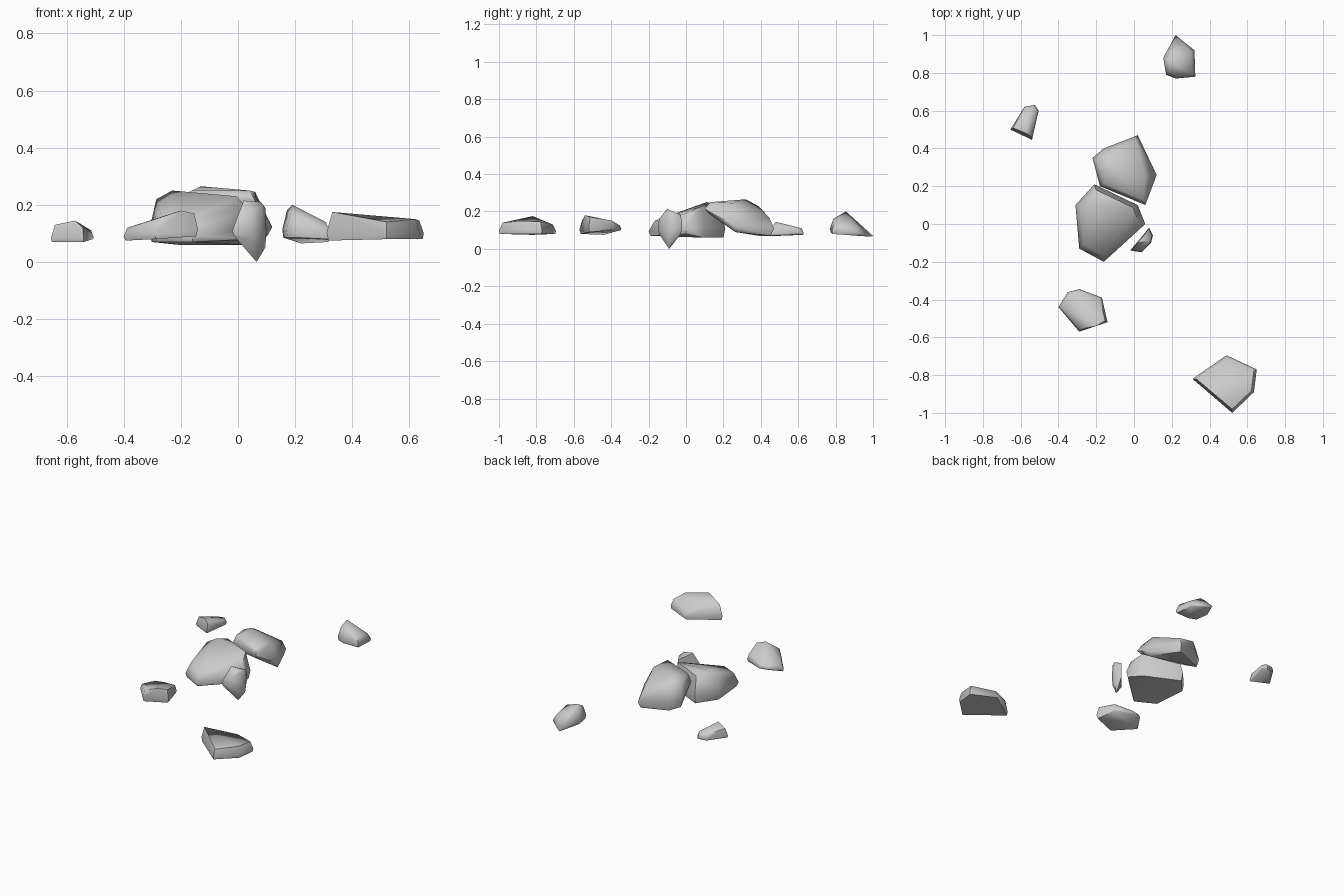
import bpy
import bmesh
from math import radians
from mathutils import Vector

# Remove the default cube
cube = bpy.data.objects.get("Cube")
if cube:
    bpy.data.objects.remove(cube, do_unlink=True)

# Single stone colour
stone = bpy.data.materials.new("stone_grey")
stone.use_nodes = True
colour = (0.6, 0.6, 0.6, 1)
stone.diffuse_color = colour
stone.node_tree.nodes["Principled BSDF"].inputs["Base Color"].default_value = colour


def rock(name, outline, under=0.85, over=0.7, waist=0.4, peaks=()):
    """Faceted stone: convex hull around an outline of (x, y, low, high) corners.

    under and over scale the lower and upper rings towards the middle,
    waist is the relative height of the full outline.
    """
    count = len(outline)
    centre_x = sum(corner[0] for corner in outline) / count
    centre_y = sum(corner[1] for corner in outline) / count
    bm = bmesh.new()

    def add_corner(x, y, z, scale):
        bm.verts.new(Vector((centre_x + (x - centre_x) * scale,
                             centre_y + (y - centre_y) * scale, z)))

    for x, y, low, high in outline:
        add_corner(x, y, low, under)
        add_corner(x, y, low + (high - low) * waist, 1)
        add_corner(x, y, high, over)
    for peak in peaks:
        bm.verts.new(Vector(peak))

    hull = bmesh.ops.convex_hull(bm, input=bm.verts[:])
    loose = [v for v in bm.verts if not v.link_faces]
    bmesh.ops.delete(bm, geom=loose, context="VERTS")
    bmesh.ops.dissolve_limit(bm, angle_limit=radians(4),
                             verts=bm.verts[:], edges=bm.edges[:])
    bmesh.ops.recalc_face_normals(bm, faces=bm.faces[:])

    mesh = bpy.data.meshes.new(name)
    bm.to_mesh(mesh)
    bm.free()
    mesh.materials.append(stone)
    obj = bpy.data.objects.new(name, mesh)
    bpy.context.collection.objects.link(obj)

    # Soft shading that keeps the strongest ridges
    bpy.ops.object.select_all(action="DESELECT")
    obj.select_set(True)
    bpy.context.view_layer.objects.active = obj
    bpy.ops.object.shade_smooth_by_angle(angle=radians(60))
    return obj


# Two large stones leaning together in the middle
rock("large_front_rock", [
    (-.31, .10, .07, .22), (-.21, .21, .06, .23), (.02, .10, .06, .23),
    (.06, 0, .08, .19), (-.16, -.2, .07, .15), (-.29, -.13, .07, .16),
], under=0.95, over=0.85, waist=0.3, peaks=[(-.23, .11, .25)])

rock("large_rear_rock", [
    (-.22, .35, .09, .23), (-.16, .40, .07, .23), (.02, .47, .07, .17),
    (.12, .26, .09, .17), (.06, .10, .19, .25), (-.18, .2, .16, .25),
], under=0.9, over=0.85, waist=0.4, peaks=[(-.13, .32, .265), (.06, .25, .245)])

# Small upright stone leaning on the front one
rock("upright_pebble", [
    (-.02, -.14, .09, .13), (.03, -.09, .06, .20), (.08, -.02, .08, .18),
    (.10, -.06, .05, .19), (.09, -.1, .05, .19), (.04, -.15, .08, .16),
], under=0.9, over=0.9, peaks=[(.065, -.09, 0), (.02, -.1, .215), (.08, -.09, .21)])

# Scattered outer stones
rock("back_rock", [
    (.22, 1, .065, .08), (.32, .92, .07, .12), (.325, .78, .08, .14),
    (.22, .77, .085, .16), (.17, .79, .085, .17), (.155, .88, .085, .18),
], under=0.95, over=0.8, waist=0.3, peaks=[(.19, .855, .2)])

rock("small_right_rock", [
    (-.655, .5, .07, .13), (-.58, .62, .075, .11), (-.525, .63, .075, .11),
    (-.505, .6, .08, .11), (-.54, .445, .07, .12),
], under=0.95, over=0.85, waist=0.2, peaks=[(-.57, .48, .145)])

rock("front_right_rock", [
    (-.4, -.44, .075, .12), (-.35, -.36, .1, .125), (-.29, -.345, .1, .125),
    (-.17, -.39, .1, .15), (-.14, -.52, .09, .17), (-.29, -.57, .08, .15),
], under=0.95, over=0.9, waist=0.3, peaks=[(-.2, -.54, .18)])

rock("front_left_rock", [
    (.31, -.82, .075, .17), (.49, -.695, .08, .13), (.65, -.77, .08, .145),
    (.635, -.89, .08, .15), (.52, -1, .08, .14),
], under=0.97, over=0.88, waist=0.3, peaks=[(.33, -.82, .175), (.56, -.84, .155)])
